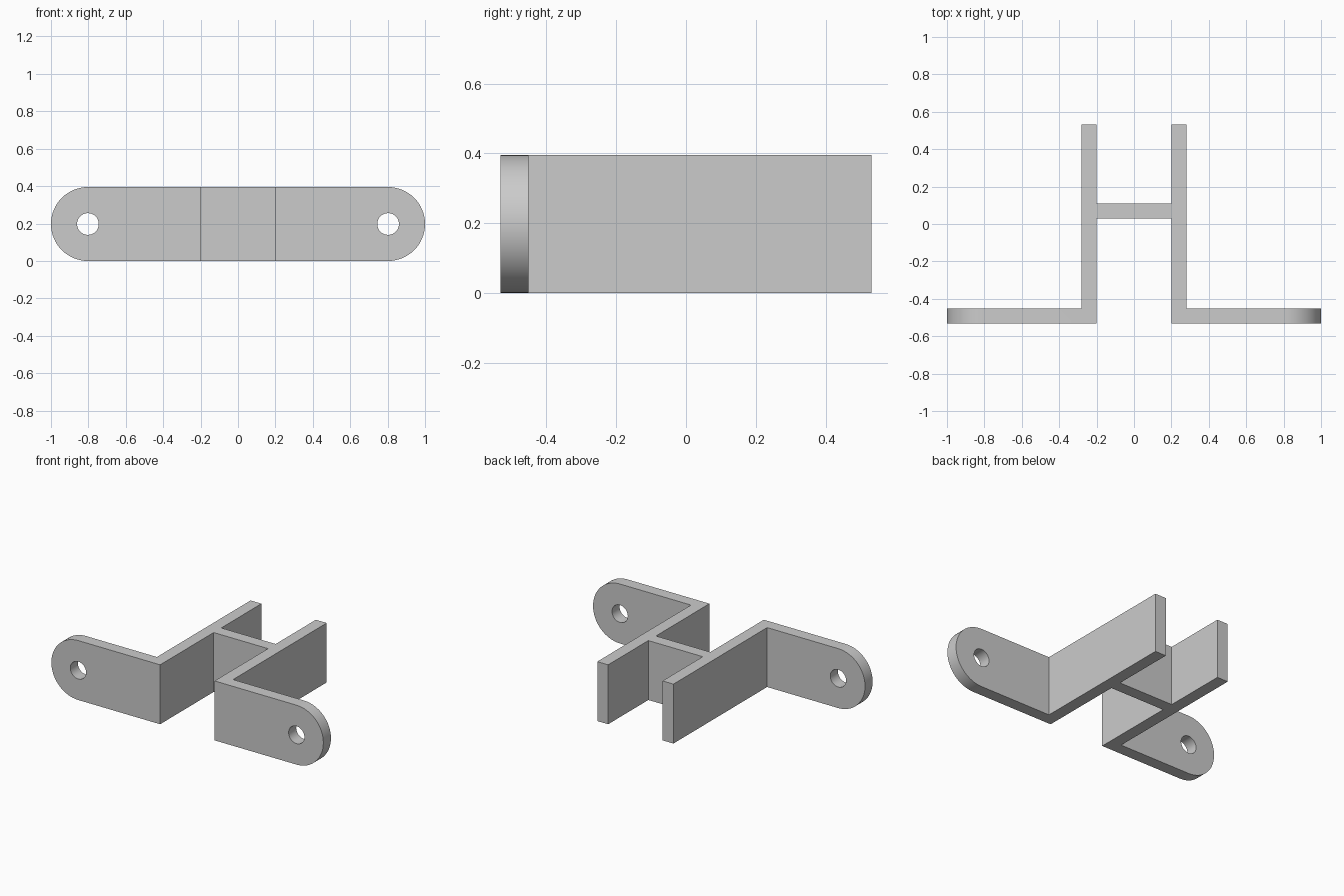
import bpy
import bmesh
from math import sin, cos, pi, radians

cube = bpy.data.objects.get("Cube")
if cube:
    bpy.data.objects.remove(cube, do_unlink=True)

HEIGHT = 0.395
R = HEIGHT / 2            # radius of the rounded tab ends
HOLE_X, HOLE_R = 1 - R, 0.058
IN, OUT = 0.2, 0.28       # inner and outer faces of the upright walls
FRONT, BACK, TAB_BACK = -0.532, 0.532, -0.452
WEB_FRONT, WEB_BACK = 0.03, 0.11

grey = bpy.data.materials.new("light_grey")
grey.use_nodes = True
color = (0.6, 0.6, 0.6, 1)
grey.diffuse_color = color
grey.node_tree.nodes["Principled BSDF"].inputs["Base Color"].default_value = color


def prism(name, outline, direction):
    """Extrude a closed outline of 3D points along a direction."""
    bm = bmesh.new()
    face = bm.faces.new([bm.verts.new(p) for p in outline])
    ext = bmesh.ops.extrude_face_region(bm, geom=[face])
    moved = [v for v in ext["geom"] if isinstance(v, bmesh.types.BMVert)]
    bmesh.ops.translate(bm, verts=moved, vec=direction)
    bmesh.ops.recalc_face_normals(bm, faces=bm.faces)
    mesh = bpy.data.meshes.new(name)
    bm.to_mesh(mesh)
    bm.free()
    mesh.materials.append(grey)
    obj = bpy.data.objects.new(name, mesh)
    bpy.context.collection.objects.link(obj)
    return obj


def arc(cx, radius, start, sweep, steps):
    """Points of an arc in the front plane, at mid height."""
    angles = [start + sweep * i / steps for i in range(steps + 1)]
    return [(cx + radius * cos(a), -1, R + radius * sin(a)) for a in angles]


def cut(target, cutter, operation):
    """Apply a boolean and discard its cutter."""
    cutter.hide_render = True
    mod = target.modifiers.new("cut", 'BOOLEAN')
    mod.object, mod.operation, mod.solver = cutter, operation, 'EXACT'
    bpy.context.view_layer.objects.active = target
    bpy.ops.object.modifier_apply(modifier=mod.name)
    bpy.data.objects.remove(cutter, do_unlink=True)


# Plan of the bracket: two angled walls joined by a web, left overlong at the tabs
half = [(IN, WEB_FRONT), (IN, FRONT), (1.1, FRONT), (1.1, TAB_BACK),
        (OUT, TAB_BACK), (OUT, BACK), (IN, BACK), (IN, WEB_BACK)]
plan = half + [(-x, y) for x, y in reversed(half)]
bracket = prism("bracket", [(x, y, -0.1) for x, y in plan], (0, 0, HEIGHT + 0.2))

# Front silhouette with round ends
stadium = arc(HOLE_X, R, -pi / 2, pi, 32) + arc(-HOLE_X, R, pi / 2, pi, 32)
cut(bracket, prism("silhouette_cutter", stadium, (0, 2, 0)), 'INTERSECT')

# Screw holes
for side in (-1, 1):
    circle = arc(side * HOLE_X, HOLE_R, 0, 2 * pi, 40)[:-1]
    cut(bracket, prism("hole_cutter", circle, (0, 2, 0)), 'DIFFERENCE')

bpy.ops.object.select_all(action='DESELECT')
bracket.select_set(True)
bpy.context.view_layer.objects.active = bracket
bpy.ops.object.shade_smooth_by_angle(angle=radians(30))
